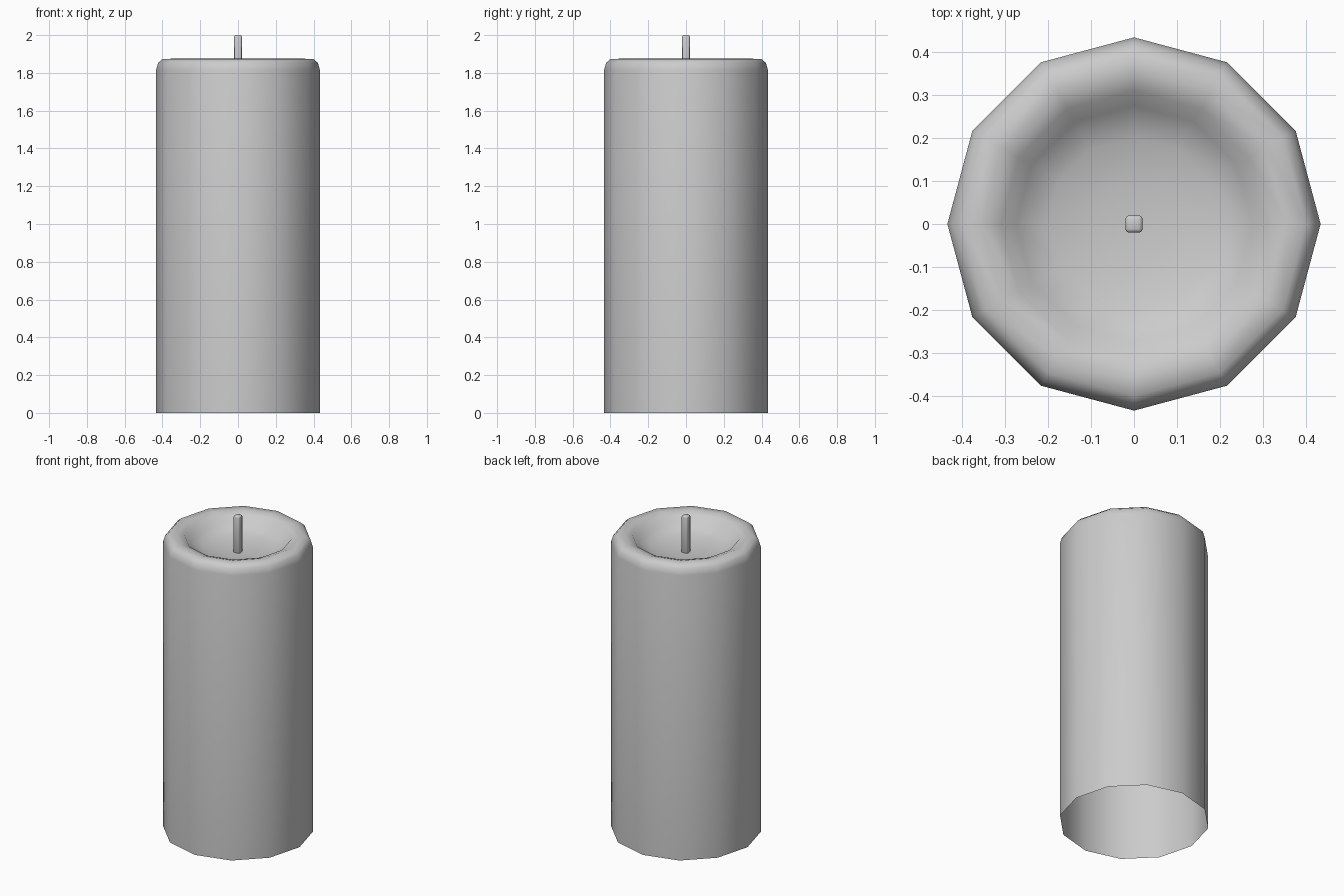
import bpy, bmesh, math

if "Cube" in bpy.data.objects:
    bpy.data.objects.remove(bpy.data.objects["Cube"])

SIDES = 12


def finish(name, bm, angle):
    me = bpy.data.meshes.new(name)
    bm.normal_update()
    bm.to_mesh(me)
    bm.free()
    ob = bpy.data.objects.new(name, me)
    bpy.context.collection.objects.link(ob)
    bpy.ops.object.select_all(action='DESELECT')
    bpy.context.view_layer.objects.active = ob
    ob.select_set(True)
    bpy.ops.object.shade_smooth_by_angle(angle=math.radians(angle))
    return ob


# Wax body: open-bottomed wall, rounded rim and melted hollow
profile = [(0.434, 0), (0.434, 1.815), (0.423, 1.853), (0.40, 1.873),
           (0.355, 1.875), (0.31, 1.86), (0.275, 1.815), (0.20, 1.785),
           (0.10, 1.77)]
bm = bmesh.new()
rings = []
for r, z in profile:
    rings.append([bm.verts.new((r * math.cos(2 * math.pi * i / SIDES),
                                r * math.sin(2 * math.pi * i / SIDES), z))
                  for i in range(SIDES)])
for a, b in zip(rings, rings[1:]):
    for i in range(SIDES):
        j = (i + 1) % SIDES
        bm.faces.new((a[i], a[j], b[j], b[i]))
centre = bm.verts.new((0, 0, 1.766))
for i in range(SIDES):
    bm.faces.new((rings[-1][i], rings[-1][(i + 1) % SIDES], centre))
finish("wax_body", bm, 60)

# Wick: thin square post with softened edges
bm = bmesh.new()
bmesh.ops.create_cube(bm, size=1)
for v in bm.verts:
    v.co = (v.co.x * 0.04, v.co.y * 0.04, 1.88 + v.co.z * 0.24)
bmesh.ops.bevel(bm, geom=bm.edges[:], offset=0.008, segments=2,
                profile=0.5, affect='EDGES')
finish("wick", bm, 60)
